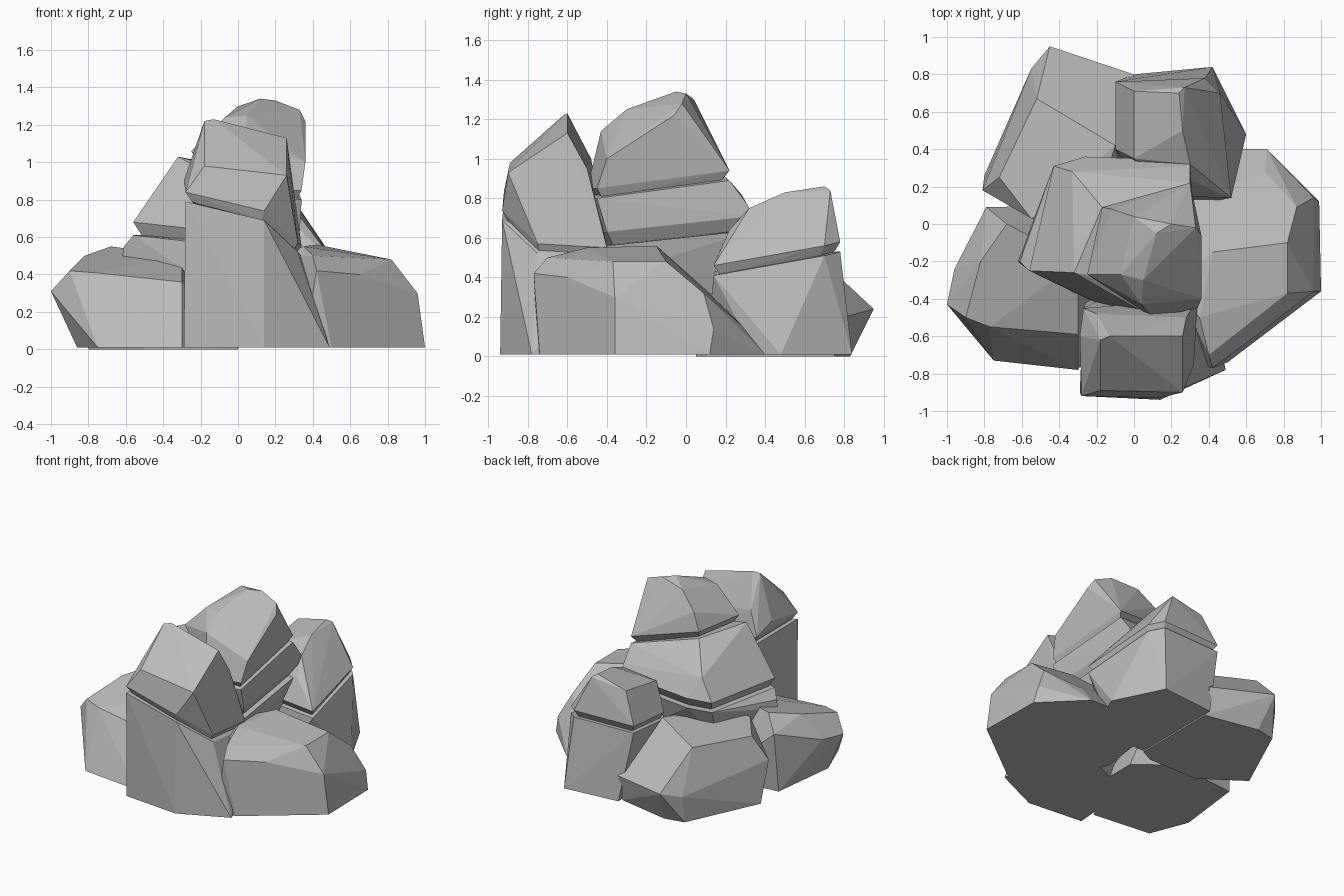
import bpy
import bmesh
import math
from mathutils import Vector

default_cube = bpy.data.objects.get("Cube")
if default_cube:
    bpy.data.objects.remove(default_cube, do_unlink=True)

# Single stone colour
stone = bpy.data.materials.new("grey stone")
stone.use_nodes = True
stone_colour = (.5, .5, .5, 1)
stone.diffuse_color = stone_colour
stone.node_tree.nodes["Principled BSDF"].inputs["Base Color"].default_value = stone_colour


def add_hull(mesh_builder, points):
    """Add one chiselled convex block wrapped around a few corner points."""
    corners = [mesh_builder.verts.new(point) for point in points]
    bmesh.ops.convex_hull(mesh_builder, input=corners, use_existing_faces=False)


def undercut(ring, gap):
    """Start a block above a crack: a narrow foot that widens going up."""
    middle = sum((Vector(point) for point in ring), Vector()) / len(ring)
    inward = Vector((.9, .9, 1))
    foot = [middle + (Vector(point) - middle) * inward for point in ring]
    rim = [Vector(point) + Vector((0, 0, gap)) for point in ring]
    return foot + rim


def on_ground(outline, height):
    """Turn a plan outline into a flat ring of corners."""
    return [(x, y, height) for x, y in outline]


def make_rock(name, bottom, crown, seam=(), gap=.05):
    """Build a rock as one block, or as two blocks parted by a cracked seam."""
    builder = bmesh.new()
    if seam:
        add_hull(builder, bottom + seam)
        bottom = undercut(seam, gap)
    add_hull(builder, bottom + crown)

    # Drop unused corners and merge nearly flat neighbouring facets
    loose = [vert for vert in builder.verts if not vert.link_faces]
    bmesh.ops.delete(builder, geom=loose, context='VERTS')
    bmesh.ops.dissolve_limit(builder, angle_limit=math.radians(4),
                             verts=builder.verts[:], edges=builder.edges[:])
    bmesh.ops.recalc_face_normals(builder, faces=builder.faces[:])
    mesh = bpy.data.meshes.new(name)
    builder.to_mesh(mesh)
    builder.free()
    mesh.materials.append(stone)
    rock = bpy.data.objects.new(name, mesh)
    bpy.context.collection.objects.link(rock)


# Tall cracked column at the front
make_rock(
    "front_column_rock",
    bottom=on_ground([(-.29, -.9), (.14, -.94), (.49, -.78), (.4, -.4),
                      (.1, -.25), (-.25, -.4)], .01),
    seam=[(-.28, -.92, .79), (.14, -.93, .69), (.32, -.75, .52),
          (.34, -.4, .5), (-.27, -.45, .78)],
    crown=[(-.18, -.89, .98), (.26, -.9, .93), (-.29, -.6, .9),
           (-.18, -.62, 1.22), (-.13, -.6, 1.23), (.26, -.6, 1.13),
           (-.2, -.48, 1), (.28, -.5, .95)])

# Low slanting rock on the right
make_rock(
    "right_low_rock",
    bottom=on_ground([(-.86, -.45), (-.75, -.73), (-.3, -.78), (-.05, -.4),
                      (-.05, -.1), (-.3, .1), (-.8, .05)], .01),
    crown=[(-1, -.43, .31), (-.96, -.24, .33), (-.77, -.55, .41),
           (-.9, -.5, .42), (-.3, -.59, .36), (-.82, -.2, .5),
           (-.79, .09, .45), (-.68, 0, .55), (-.3, -.2, .5)])

# Broad rounded rock on the left
make_rock(
    "left_broad_rock",
    bottom=on_ground([(.35, -.75), (.5, -.74), (.67, -.62), (1, -.36), (.99, .12),
                      (.71, .4), (.4, .4), (.1, .15), (.05, -.2)], .01),
    crown=[(.96, -.36, .3), (.96, .14, .14), (.87, .09, .32), (.42, -.77, .42),
           (.65, -.6, .4), (.4, -.7, .5), (.82, -.37, .48), (.82, -.1, .48),
           (.42, -.15, .56), (.35, -.5, .55), (.4, .1, .34), (.25, .1, .34),
           (.2, -.3, .5), (.7, .28, .16)])

# Wedge rock at the back
make_rock(
    "back_wedge_rock",
    bottom=on_ground([(-.55, .8), (-.8, .26), (-.5, .05), (-.1, .05), (0, .1),
                      (0, .75), (-.4, .83)], 0),
    crown=[(-.45, .95, .24), (-.55, .83, .2), (0, .8, .2), (-.81, .18, .3),
           (-.52, .67, .5), (-.1, .42, .52), (-.72, .25, .48),
           (-.55, .03, .5), (-.2, .1, .48)])

# Cracked upright rock at the back left
make_rock(
    "back_upright_rock",
    bottom=on_ground([(0, .8), (.42, .84), (.6, .48), (.55, .35), (.3, .1), (0, .1)], .01),
    seam=[(-.1, .76, .53), (.38, .78, .53), (.46, .7, .51),
          (.52, .14, .41), (.1, .15, .44), (-.1, .4, .5)],
    crown=[(0, .71, .8), (.27, .73, .84), (.24, .7, .86), (.26, .5, .83),
           (.3, .32, .75), (.33, .22, .64), (0, .35, .74)])

# Large central boulder, lower part with a crack above its slab
boulder_crack = [(-.25, -.27, 1.01), (-.17, .09, 1), (.3, .22, .89),
                 (.34, -.45, .8), (.1, -.5, .8)]
make_rock(
    "central_boulder_lower",
    bottom=[(-.62, -.2, .49), (-.61, -.2, .55), (-.25, -.4, .4), (.3, -.4, .4),
            (.2, .25, .3), (-.4, .2, .35)],
    seam=[(-.56, -.25, .61), (-.43, .31, .6), (-.26, .36, .61), (.3, .34, .64),
          (.33, -.4, .56), (.05, -.48, .56), (-.2, -.42, .57)],
    crown=[(-.32, -.26, 1.03), (-.33, .28, .82), (.3, .31, .77)] + boulder_crack,
    gap=.07)

# Large central boulder, rounded cap
make_rock(
    "central_boulder_cap",
    bottom=undercut(boulder_crack, .05),
    crown=[(-.07, -.27, 1.24), (-.12, .08, 1.18), (0, .04, 1.3), (.12, -.05, 1.34),
           (.2, 0, 1.33), (.33, -.02, 1.28), (.36, -.06, 1.22), (.36, -.4, 1),
           (.04, -.43, 1.14), (.05, -.3, 1.25)])
